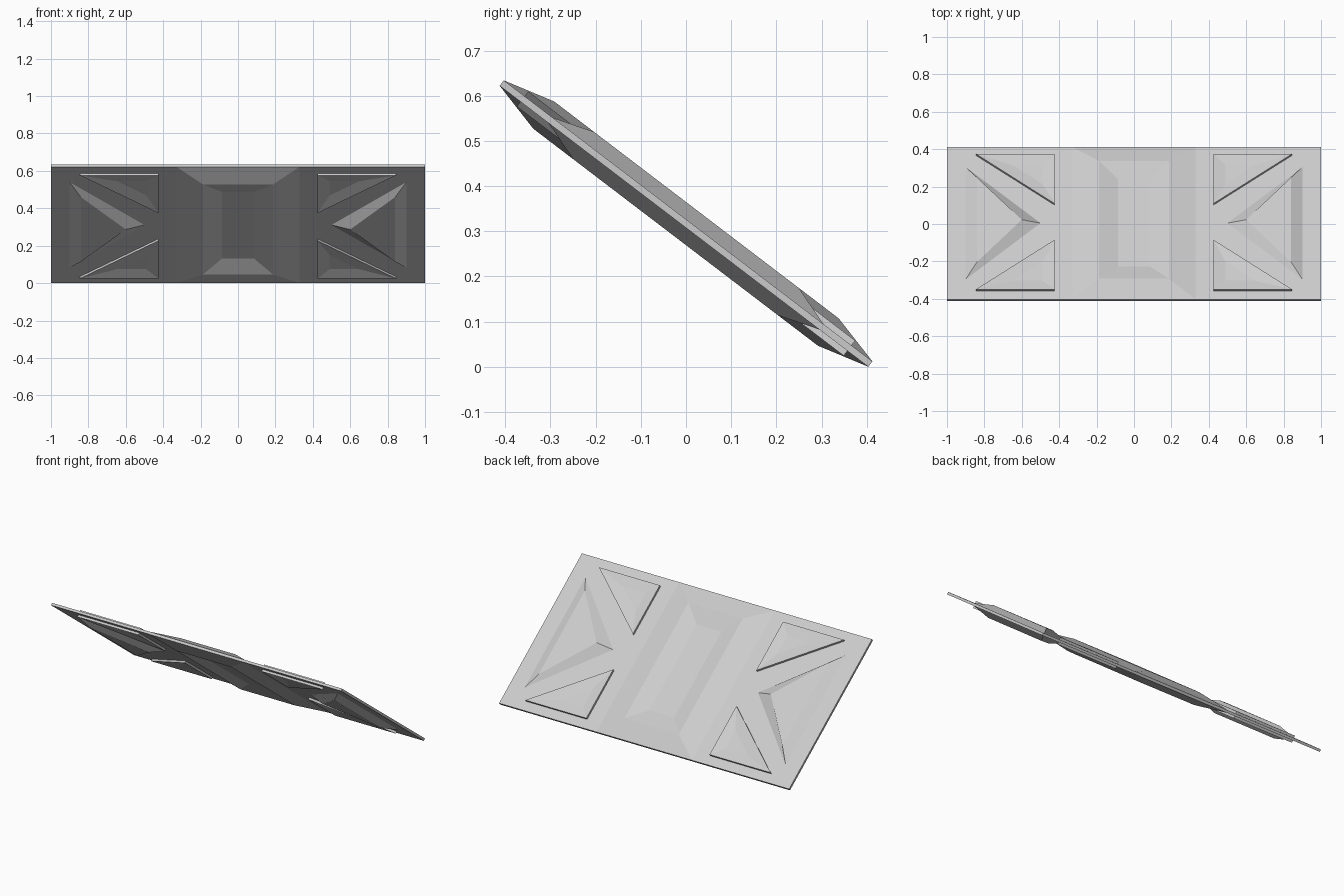
import bpy, math

if "Cube" in bpy.data.objects:
    bpy.data.objects.remove(bpy.data.objects["Cube"])

# Panel is modelled flat (length along local y), then tilted as a whole
TILT = -math.atan2(0.606, 0.795)
HALF_LEN, SKIN = 0.513, 0.0075
CENTRE_Z = HALF_LEN * math.sin(-TILT) + SKIN * math.cos(TILT)


def rect(x, y):
    return [(-x, -y), (x, -y), (x, y), (-x, y)]


def relief(name, rings, mirror):
    """Stack of (outline, height) rings, counter-clockwise, capped by the last one;
    mirrored about the chosen local axes."""
    n = len(rings[0][0])
    verts = [(x, y, h) for outline, h in rings for x, y in outline]
    faces = []
    for k in range(len(rings) - 1):
        a, b = k * n, (k + 1) * n
        faces += [(a + i, a + (i + 1) % n, b + (i + 1) % n, b + i) for i in range(n)]
    faces.append(tuple(range(len(verts) - n, len(verts))))
    mesh = bpy.data.meshes.new(name)
    mesh.from_pydata(verts, [], faces)
    ob = bpy.data.objects.new(name, mesh)
    bpy.context.collection.objects.link(ob)
    mod = ob.modifiers.new("mirror", 'MIRROR')
    mod.use_axis = mirror
    mod.use_mirror_merge = False
    ob.rotation_euler = (TILT, 0, 0)
    ob.location = (0, 0, CENTRE_Z)
    return ob


# Thin base plate
bpy.ops.mesh.primitive_cube_add(size=1, location=(0, 0, CENTRE_Z), rotation=(TILT, 0, 0))
plate = bpy.context.object
plate.name = "base_plate"
plate.scale = (2, 2 * HALF_LEN, 2 * SKIN)

# Central raised frame with sloped recess
relief("centre_frame", [
    (rect(0.33, HALF_LEN), SKIN),
    (rect(0.187, 0.396), 0.038),
    (rect(0.085, 0.293), 0.0095)], (False, False, True))

# Flat-topped triangular block on each side
relief("side_wedge", [
    ([(0.50, 0), (0.90, -0.377), (0.90, 0.377)], SKIN),
    ([(0.60, 0), (0.84, -0.285), (0.84, 0.285)], 0.038)], (True, False, True))

# Corner triangles: upright walls, sharp rim, sloped recess
corner = [(0.425, 0.122), (0.845, 0.455), (0.425, 0.455)]
floor = [(0.49, 0.263), (0.648, 0.388), (0.49, 0.388)]
relief("corner_triangle", [
    (corner, SKIN), (corner, 0.021), (floor, 0.0095)], (True, True, True))
